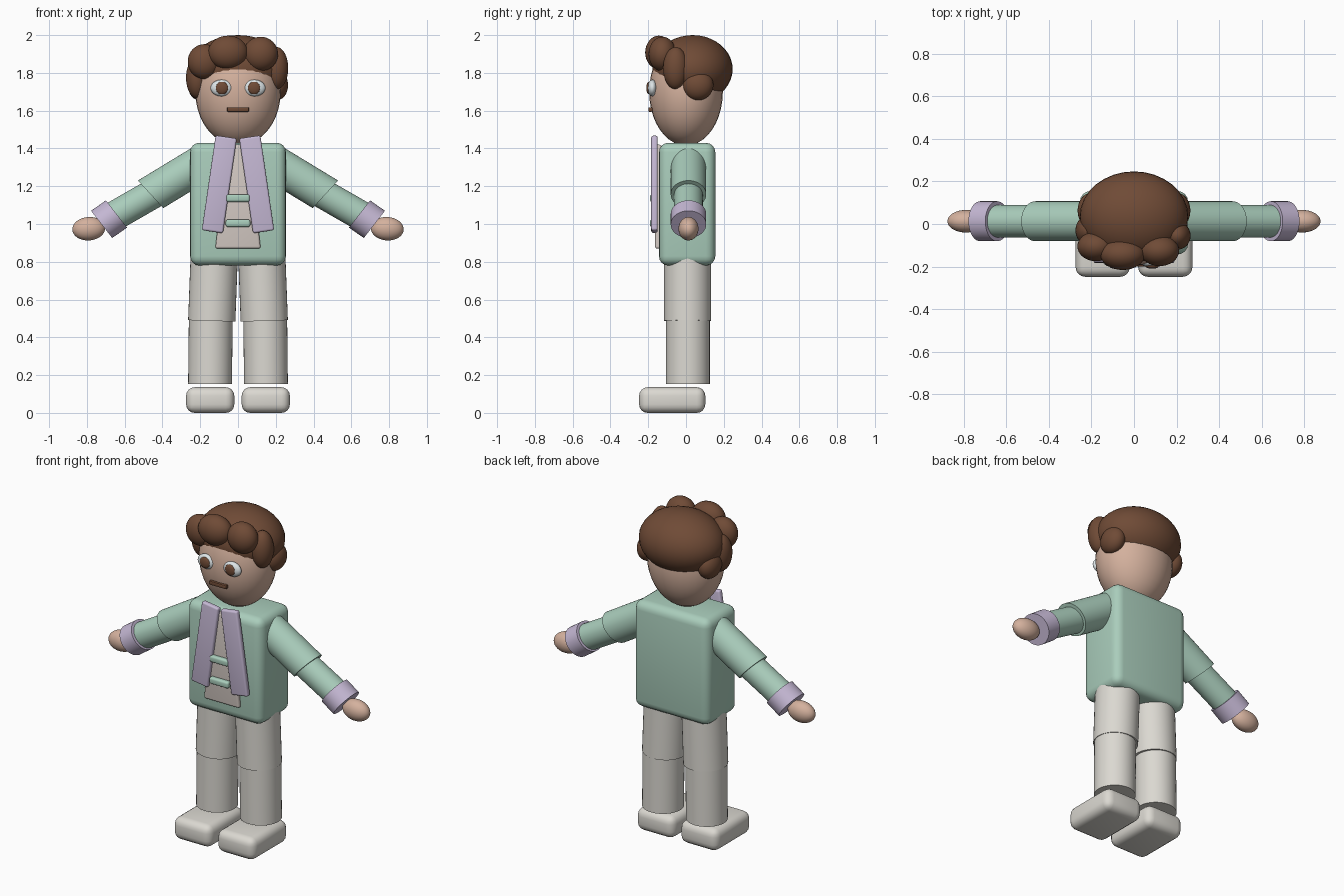
import bpy, bmesh, math
from mathutils import Matrix, Vector

if "Cube" in bpy.data.objects:
    bpy.data.objects.remove(bpy.data.objects["Cube"])


def material(name, rgb):
    m = bpy.data.materials.new(name)
    m.diffuse_color = (*rgb, 1)
    m.use_nodes = True
    m.node_tree.nodes["Principled BSDF"].inputs["Base Color"].default_value = m.diffuse_color
    return m


GREEN = material("sage_green", (0.40, 0.61, 0.50))
LILAC = material("lilac", (0.56, 0.48, 0.66))
SKIN = material("skin", (0.66, 0.44, 0.34))
BROWN = material("hair_brown", (0.16, 0.07, 0.037))
PALE = material("pale_grey", (0.71, 0.69, 0.64))
SHIRT = material("warm_grey", (0.66, 0.59, 0.55))
EYE = material("eye_white", (0.72, 0.78, 0.80))


def finish(bm, name, mat):
    bmesh.ops.recalc_face_normals(bm, faces=bm.faces)
    me = bpy.data.meshes.new(name)
    bm.to_mesh(me)
    bm.free()
    me.materials.append(mat)
    ob = bpy.data.objects.new(name, me)
    bpy.context.collection.objects.link(ob)
    bpy.ops.object.select_all(action='DESELECT')
    bpy.context.view_layer.objects.active = ob
    ob.select_set(True)
    bpy.ops.object.shade_smooth_by_angle(angle=math.radians(40))
    return ob


def ball(name, mat, centre, half, tilt=0):
    bm = bmesh.new()
    m = Matrix.Translation(centre) @ Matrix.Rotation(tilt, 4, 'Y') @ Matrix.Diagonal((*half, 1))
    bmesh.ops.create_uvsphere(bm, u_segments=32, v_segments=20, radius=1, matrix=m)
    return finish(bm, name, mat)


def block(name, mat, centre, size, bevel, tilt=0, taper=1, segments=4):
    """Rounded box; taper narrows the top in x."""
    bm = bmesh.new()
    bmesh.ops.create_cube(bm, size=1, matrix=Matrix.Diagonal((*size, 1)))
    for v in bm.verts:
        if v.co.z > 0:
            v.co.x *= taper
    bmesh.ops.bevel(bm, geom=bm.edges[:], offset=bevel, segments=segments,
                    profile=0.5, affect='EDGES')
    bm.transform(Matrix.Translation(centre) @ Matrix.Rotation(tilt, 4, 'Y'))
    return finish(bm, name, mat)


def tube(name, mat, a, b, cap, ry, end_scale=1.0):
    """Cylinder from a to b; cap is the half-width vector of its end discs."""
    a, b, cap = Vector(a), Vector(b), Vector(cap)
    mid, axis = (a + b) / 2, b - a
    m = Matrix(((cap.x, 0, axis.x, mid.x), (cap.y, ry, axis.y, mid.y),
                (cap.z, 0, axis.z, mid.z), (0, 0, 0, 1)))
    bm = bmesh.new()
    bmesh.ops.create_cone(bm, cap_ends=True, segments=40, radius1=1,
                          radius2=end_scale, depth=1, matrix=m)
    return finish(bm, name, mat)


# Torso and shirt front
block("jacket_body", GREEN, (0, 0.006, 1.105), (0.508, 0.298, 0.65), 0.05)
block("shirt_panel", SHIRT, (0, -0.147, 1.145), (0.24, 0.034, 0.55), 0.012, taper=0.5)
block("upper_clasp", GREEN, (0, -0.174, 1.137), (0.125, 0.034, 0.04), 0.012)
block("lower_clasp", GREEN, (0, -0.174, 1.004), (0.13, 0.034, 0.04), 0.012)

# Limbs and lapels on both sides
for side, s in (("left", -1), ("right", 1)):
    block(side + "_lapel", LILAC, (s * 0.099, -0.167, 1.21), (0.113, 0.034, 0.507),
          0.011, tilt=-s * math.radians(8.3))

    tube(side + "_upper_arm", GREEN, (s * 0.17, 0.013, 1.335), (s * 0.463, 0.013, 1.157),
         (s * 0.067, 0, 0.073), 0.094)
    tube(side + "_forearm", GREEN, (s * 0.38, 0.013, 1.20), (s * 0.685, 0.013, 1.025),
         (s * 0.046, 0, 0.064), 0.076)
    tube(side + "_cuff", LILAC, (s * 0.643, 0.013, 1.053), (s * 0.722, 0.013, 0.998),
         (s * 0.056, 0, 0.072), 0.094)
    ball(side + "_hand", SKIN, (s * 0.79, 0.013, 0.975), (0.087, 0.053, 0.062),
         tilt=s * math.radians(4))

    tube(side + "_thigh", PALE, (s * 0.126, 0.008, 0.83), (s * 0.139, 0.008, 0.487),
         (0.125, 0, 0.004 * s), 0.124)
    tube(side + "_shin", PALE, (s * 0.144, 0.01, 0.52), (s * 0.148, 0.01, 0.152),
         (0.116, 0, 0), 0.116)
    block(side + "_shoe", PALE, (s * 0.147, -0.073, 0.068), (0.255, 0.35, 0.136), 0.045)

    # Face pieces
    ball(side + "_eye", EYE, (s * 0.087, -0.178, 1.72), (0.058, 0.026, 0.044))
    ball(side + "_iris", BROWN, (s * 0.085, -0.197, 1.72), (0.033, 0.013, 0.033))
    ball(side + "_sideburn", BROWN, (s * 0.205, 0.063, 1.735), (0.06, 0.082, 0.08))

ball("head", SKIN, (0, 0, 1.70), (0.226, 0.195, 0.285))
block("mouth", BROWN, (0, -0.188, 1.606), (0.116, 0.022, 0.024), 0.005, segments=2)

# Hair cap and front curls
ball("hair_cap", BROWN, (0, 0.035, 1.82), (0.255, 0.212, 0.18))
curls = [
    ((-0.053, -0.143, 1.908), (0.105, 0.073, 0.089)),
    ((0.12, -0.125, 1.90), (0.092, 0.073, 0.091)),
    ((-0.178, -0.105, 1.86), (0.088, 0.07, 0.092)),
    ((0.203, -0.055, 1.825), (0.063, 0.066, 0.112)),
    ((-0.215, -0.03, 1.775), (0.06, 0.07, 0.11)),
]
for i, (centre, half) in enumerate(curls):
    ball(f"hair_curl_{i + 1}", BROWN, centre, half)
